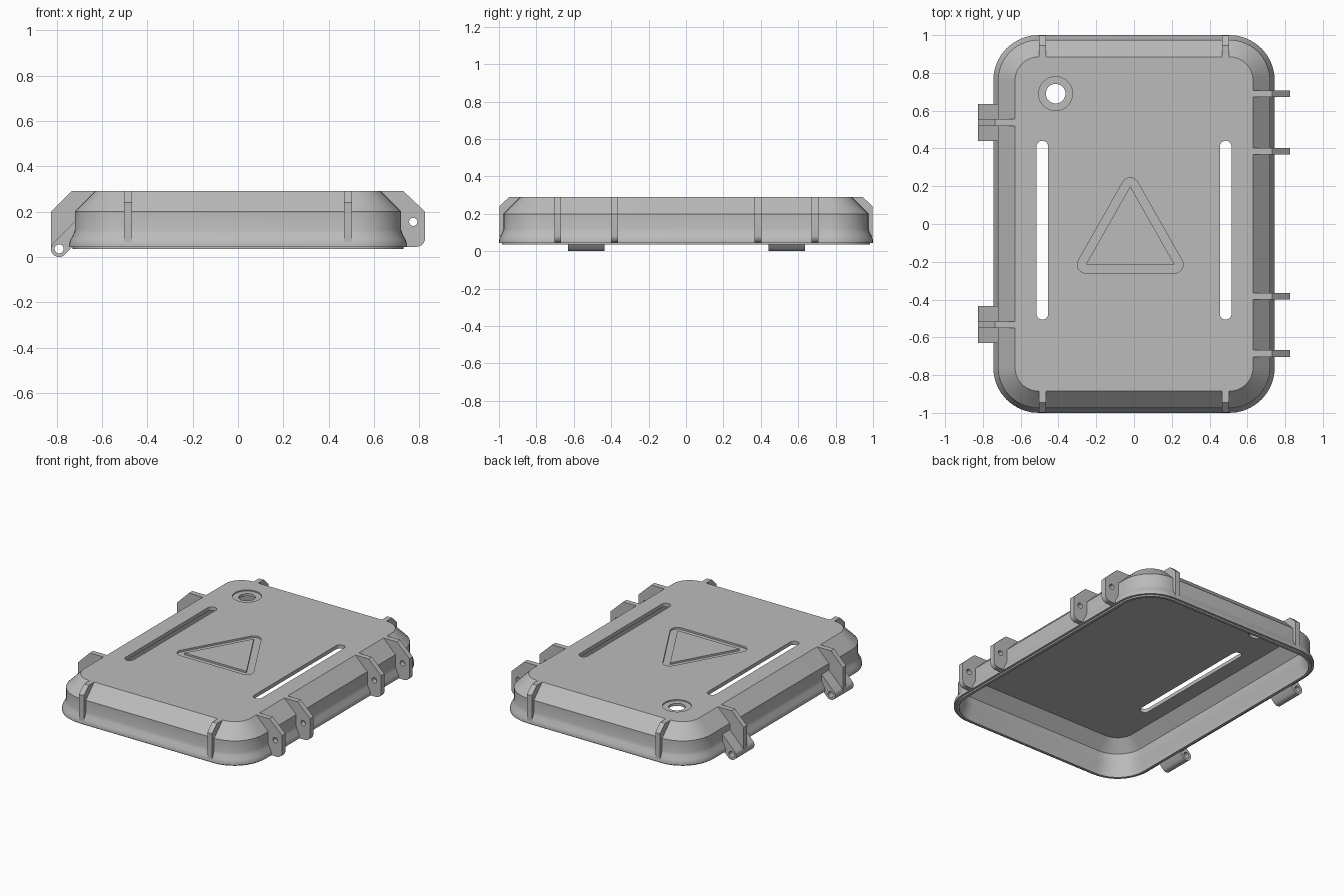
import bpy, bmesh
from math import sin, cos, radians

cube = bpy.data.objects.get("Cube")
if cube:
    bpy.data.objects.remove(cube, do_unlink=True)

grey = bpy.data.materials.new("plain grey")
grey.use_nodes = True
grey.diffuse_color = (0.5, 0.5, 0.5, 1)
bsdf = next(n for n in grey.node_tree.nodes if n.type == "BSDF_PRINCIPLED")
bsdf.inputs["Base Color"].default_value = grey.diffuse_color


def arc(cx, cy, r, start, end, steps=10):
    angles = [radians(start + (end - start) * i / steps) for i in range(steps + 1)]
    return [(cx + r * cos(a), cy + r * sin(a)) for a in angles]


def circle(cx, cy, r):
    return arc(cx, cy, r, 0, 360, 32)[:-1]


def finish(name, bm):
    bmesh.ops.recalc_face_normals(bm, faces=bm.faces)
    mesh = bpy.data.meshes.new(name)
    bm.to_mesh(mesh)
    bm.free()
    mesh.materials.append(grey)
    obj = bpy.data.objects.new(name, mesh)
    bpy.context.collection.objects.link(obj)
    return obj


def prism(name, outline, axis, low, high):
    """Extrude a 2D outline along an axis."""
    place = {"x": lambda a, b, t: (t, a, b),
             "y": lambda a, b, t: (a, t, b),
             "z": lambda a, b, t: (a, b, t)}[axis]
    bm = bmesh.new()
    rings = [[bm.verts.new(place(a, b, t)) for a, b in outline] for t in (low, high)]
    for ring in rings:
        bm.faces.new(ring)
    bridge(bm, *rings)
    return finish(name, bm)


def bridge(bm, r1, r2):
    n = len(r1)
    for i in range(n):
        j = (i + 1) % n
        bm.faces.new((r1[i], r1[j], r2[j], r2[i]))


def cut(obj, *cutters):
    """Subtract the cutters, keep the result and drop the cutters."""
    for c in cutters:
        c.hide_render = True
        mod = obj.modifiers.new("cut", "BOOLEAN")
        mod.operation, mod.solver, mod.object = "DIFFERENCE", "EXACT", c
    evaluated = obj.evaluated_get(bpy.context.evaluated_depsgraph_get())
    mesh = bpy.data.meshes.new_from_object(evaluated)
    obj.modifiers.clear()
    obj.data = mesh
    for c in cutters:
        bpy.data.objects.remove(c, do_unlink=True)


def rounded_rect(hx, hy, r):
    pts = []
    for sx, sy, a in ((1, 1, 0), (-1, 1, 90), (-1, -1, 180), (1, -1, 270)):
        pts += arc(sx * (hx - r), sy * (hy - r), r, a, a + 90)
    return pts


# Hollow lid shell: wall profile as (outward offset, height)
profile = [(-0.09, 0.29), (0, 0.2), (0, 0.12), (0.006, 0.1), (0.02, 0.075),
           (0.025, 0.06), (0.025, 0.045), (0.01, 0.045), (0.01, 0.035),
           (-0.008, 0.035), (-0.008, 0.07), (-0.028, 0.12), (-0.028, 0.19),
           (-0.1, 0.265)]
bm = bmesh.new()
rings = []
for d, z in profile:
    outline = rounded_rect(0.72 + d, 0.975 + d, 0.215 + d)
    rings.append([bm.verts.new((x, y, z)) for x, y in outline])
for r1, r2 in zip(rings, rings[1:]):
    bridge(bm, r1, r2)
bm.faces.new(rings[0])
bm.faces.new(rings[-1])
shell = finish("lid_shell", bm)

# Slots, round hole with shallow seat, triangular groove
corners = [(-0.255, -0.215), (0.215, -0.215), (-0.02, 0.2)]
rounded_triangle = []
for (x, y), a in zip(corners, (150, 270, 30)):
    rounded_triangle += arc(x, y, 0.045, a, a + 120)
cutters = [prism("triangle_cutter", rounded_triangle, "z", 0.278, 0.35),
           prism("seat_cutter", circle(-0.415, 0.69, 0.09), "z", 0.282, 0.35),
           prism("hole_cutter", circle(-0.415, 0.69, 0.052), "z", 0.2, 0.36)]
for x in (-0.485, 0.485):
    slot = arc(x, 0.41, 0.031, 0, 180) + arc(x, -0.475, 0.031, 180, 360)
    cutters.append(prism("slot_cutter", slot, "z", 0.2, 0.36))
cut(shell, *cutters)
prism("triangle_island", corners, "z", 0.274, 0.29)

# Latch lugs on the left side
lug = [(0.63, 0.29), (0.73, 0.29), (0.825, 0.2)]
lug += arc(0.787, 0.083, 0.038, 0, -90)
lug += [(0.735, 0.045), (0.71, 0.1), (0.71, 0.2)]
for y in (-0.685, -0.382, 0.385, 0.69):
    obj = prism("latch_lug", lug, "y", y - 0.018, y + 0.018)
    cut(obj, prism("pin_cutter", circle(0.773, 0.155, 0.018), "y", y - 0.1, y + 0.1))

# Stiffening ribs on the front and back
for s in (-1, 1):
    rib = [(s * y, z) for y, z in ((0.885, 0.29), (0.945, 0.29), (0.998, 0.24),
                                   (0.998, 0.06), (0.965, 0.12), (0.965, 0.2))]
    for x in (-0.485, 0.485):
        prism("end_rib", rib, "x", x - 0.018, x + 0.018)

# Hinges on the right side: rib above, barrel and arm below
hinge_rib = [(-0.63, 0.29), (-0.735, 0.29), (-0.825, 0.2), (-0.825, 0.04),
             (-0.72, 0.1), (-0.71, 0.2)]
arm = arc(-0.789, 0.036, 0.036, 135, 315, 20)
arm += [(-0.735, 0.04), (-0.715, 0.1), (-0.715, 0.161)]
for y in (-0.533, 0.538):
    prism("hinge_rib", hinge_rib, "y", y - 0.018, y + 0.018)
    barrel = prism("hinge_barrel", arm, "y", y - 0.098, y + 0.098)
    cut(barrel, prism("pin_cutter", circle(-0.789, 0.036, 0.02), "y", y - 0.2, y + 0.2))

# Smooth rounded areas while keeping edges sharp
for obj in bpy.context.view_layer.objects:
    obj.select_set(obj.type == "MESH" and grey.name in obj.data.materials)
bpy.context.view_layer.objects.active = shell
bpy.ops.object.shade_smooth_by_angle(angle=radians(32))
